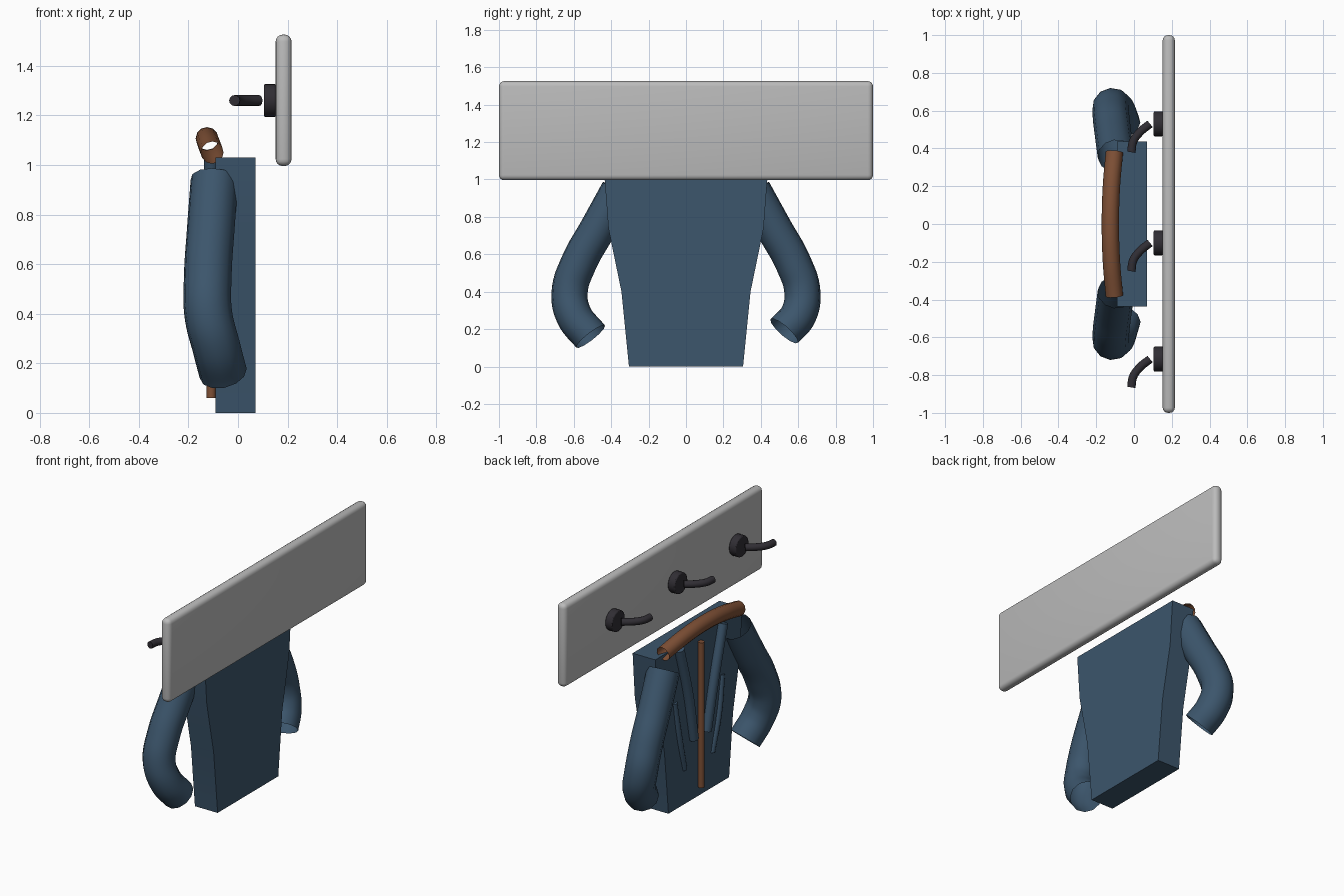
import bpy, bmesh, math

cube = bpy.data.objects.get("Cube")
if cube:
    bpy.data.objects.remove(cube, do_unlink=True)


def material(name, rgb):
    m = bpy.data.materials.new(name)
    m.use_nodes = True
    m.diffuse_color = (*rgb, 1)
    bsdf = next(n for n in m.node_tree.nodes if n.type == 'BSDF_PRINCIPLED')
    bsdf.inputs["Base Color"].default_value = (*rgb, 1)
    return m


GREY = material("light grey", (0.5, 0.5, 0.5))
BLUE = material("navy cloth", (0.045, 0.092, 0.15))
BROWN = material("brown leather", (0.21, 0.08, 0.036))
BLACK = material("dark metal", (0.03, 0.027, 0.034))


def finish(obj, mat):
    obj.data.materials.clear()
    obj.data.materials.append(mat)
    bpy.ops.object.select_all(action='DESELECT')
    obj.select_set(True)
    bpy.context.view_layer.objects.active = obj
    bpy.ops.object.shade_smooth_by_angle(angle=math.radians(35))
    return obj


def mesh_object(name, bm, mat):
    bmesh.ops.recalc_face_normals(bm, faces=bm.faces)
    me = bpy.data.meshes.new(name)
    bm.to_mesh(me)
    bm.free()
    obj = bpy.data.objects.new(name, me)
    bpy.context.collection.objects.link(obj)
    return finish(obj, mat)


def tube(name, points, radius, mat, caps=True):
    """Round tube swept along a smooth path."""
    cu = bpy.data.curves.new(name, 'CURVE')
    cu.dimensions = '3D'
    cu.bevel_depth = radius
    cu.bevel_resolution = 4
    cu.use_fill_caps = caps
    cu.resolution_u = 8
    sp = cu.splines.new('BEZIER')
    sp.bezier_points.add(len(points) - 1)
    for bp, p in zip(sp.bezier_points, points):
        bp.co = p
        bp.handle_left_type = bp.handle_right_type = 'AUTO'
    obj = bpy.data.objects.new(name, cu)
    bpy.context.collection.objects.link(obj)
    bpy.ops.object.select_all(action='DESELECT')
    obj.select_set(True)
    bpy.context.view_layer.objects.active = obj
    bpy.ops.object.convert(target='MESH')
    return finish(bpy.context.view_layer.objects.active, mat)


# Wall board with rounded edges
bm = bmesh.new()
bmesh.ops.create_cube(bm, size=1)
for v in bm.verts:
    v.co = (0.184 + v.co.x * 0.064, v.co.y * 2, 1.261 + v.co.z * 0.53)
bmesh.ops.bevel(bm, geom=bm.edges[:], offset=0.028, segments=4,
                profile=0.5, affect='EDGES')
mesh_object("wall_board", bm, GREY)

# Three hooks, each a round base and a bent arm
for side, y in (("left", 0.53), ("middle", -0.1), ("right", -0.715)):
    bpy.ops.mesh.primitive_cylinder_add(vertices=24, radius=0.066, depth=0.05,
                                        location=(0.129, y, 1.26),
                                        rotation=(0, math.pi / 2, 0))
    base = bpy.context.object
    base.name = side + "_hook_base"
    bev = base.modifiers.new("soft_rim", 'BEVEL')
    bev.width = 0.006
    bev.segments = 2
    finish(base, BLACK)
    tube(side + "_hook_arm",
         [(0.085, y, 1.26), (0.03, y - 0.045, 1.26),
          (-0.005, y - 0.095, 1.26), (-0.014, y - 0.15, 1.26)], 0.022, BLACK)

# Jacket body: tapered outline extruded through its thickness
half = [(0.305, 0), (0.345, 0.4), (0.415, 0.74), (0.437, 1.03)]
outline = half + [(-y, z) for y, z in reversed(half)]
bm = bmesh.new()
face = bm.faces.new([bm.verts.new((-0.09, y, z)) for y, z in outline])
ext = bmesh.ops.extrude_face_region(bm, geom=[face])
bmesh.ops.translate(bm, vec=(0.16, 0, 0),
                    verts=[g for g in ext["geom"] if isinstance(g, bmesh.types.BMVert)])
mesh_object("jacket_body", bm, BLUE)

# Sleeves, lapels and pocket welts on both sides
for side, s in (("left", 1), ("right", -1)):
    cuff = (-0.06, 0.525, 0.19) if s > 0 else (-0.06, 0.51, 0.16)
    path = [(-0.095, 0.36, 0.94), (-0.11, 0.47, 0.74), (-0.122, 0.575, 0.55),
            (-0.12, 0.622, 0.4), (-0.09, 0.6, 0.275), cuff]
    tube(side + "_sleeve", [(x, s * y, z) for x, y, z in path], 0.097, BLUE, False)
    tube(side + "_lapel", [(-0.107, s * 0.22, 1.02), (-0.107, s * 0.13, 0.7),
                           (-0.1, s * 0.065, 0.39)], 0.03, BLUE)
    tube(side + "_pocket_welt", [(-0.083, s * 0.24, 0.68), (-0.09, s * 0.2, 0.45),
                                 (-0.083, s * 0.14, 0.22)], 0.02, BLUE)

# Front zip and collar roll
tube("zip", [(-0.108, 0, 0.06), (-0.108, 0, 0.985)], 0.019, BROWN)
tube("collar", [(-0.104, -0.38, 1.05), (-0.12, -0.19, 1.092), (-0.125, 0, 1.107),
                (-0.12, 0.19, 1.092), (-0.104, 0.38, 1.05)], 0.046, BROWN, False)
